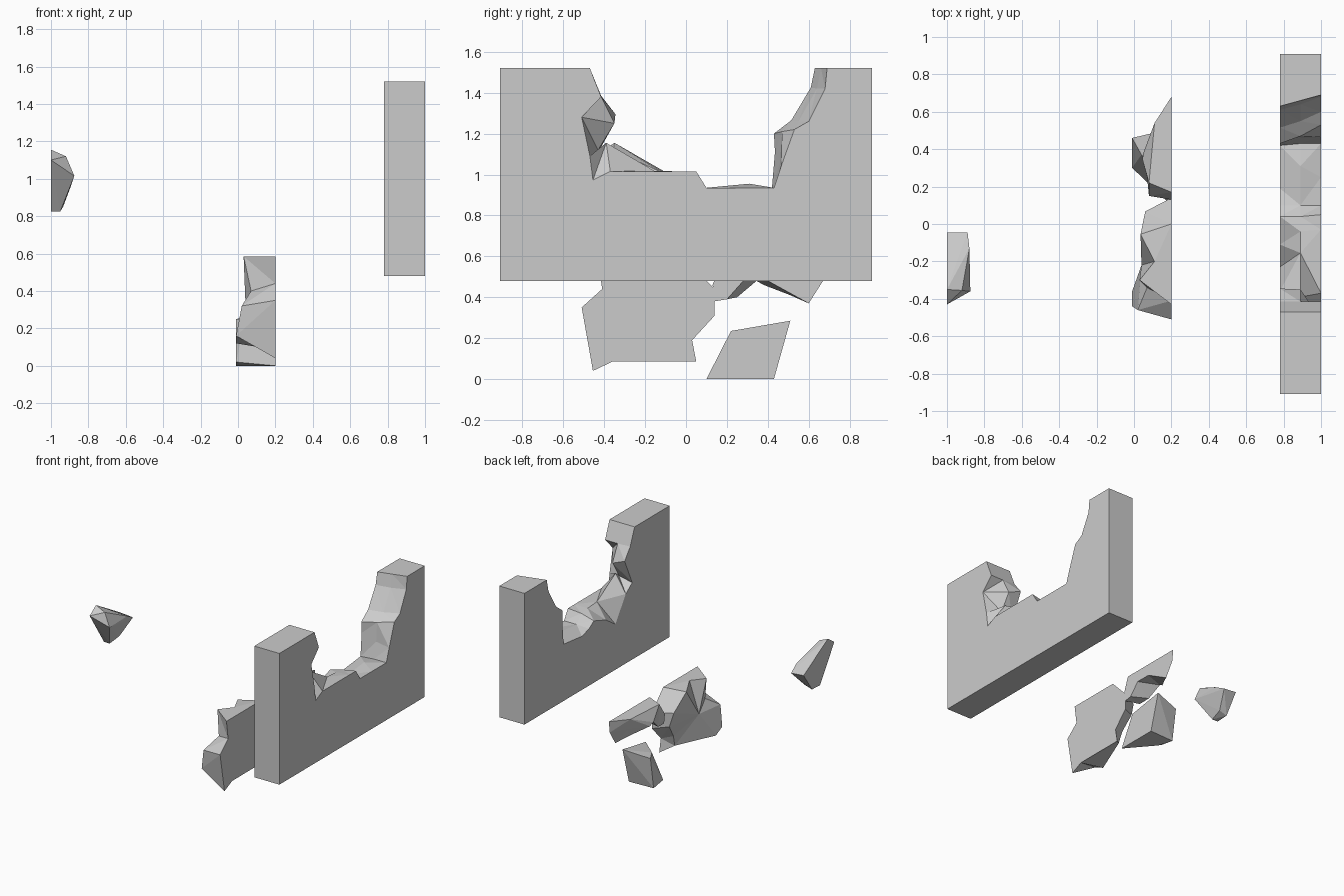
import bpy, bmesh
from math import radians


def finish(bm, name):
    # Flat facets: triangulate, then merge coplanar triangles
    bmesh.ops.recalc_face_normals(bm, faces=bm.faces)
    bmesh.ops.triangulate(bm, faces=bm.faces)
    bmesh.ops.dissolve_limit(bm, angle_limit=radians(1.5), verts=bm.verts, edges=bm.edges)
    me = bpy.data.meshes.new(name)
    bm.to_mesh(me)
    bm.free()
    bpy.context.collection.objects.link(bpy.data.objects.new(name, me))


def loft(name, loops, hub=None):
    # Skin between matching outlines; the last end may be capped as a fan around a hub
    bm = bmesh.new()
    rings = [[bm.verts.new(p) for p in loop] for loop in loops]
    n = len(rings[0])
    for a, b in zip(rings, rings[1:]):
        for i in range(n):
            j = (i + 1) % n
            bm.faces.new((a[i], a[j], b[j], b[i]))
    bm.faces.new(rings[0])
    if hub:
        c = bm.verts.new(hub)
        for i in range(n):
            bm.faces.new((rings[-1][i], rings[-1][(i + 1) % n], c))
    else:
        bm.faces.new(rings[-1])
    finish(bm, name)


def hull(name, pts):
    bm = bmesh.new()
    for p in pts:
        bm.verts.new(p)
    r = bmesh.ops.convex_hull(bm, input=bm.verts)
    junk = {v for v in r["geom_interior"] + r["geom_unused"] if isinstance(v, bmesh.types.BMVert)}
    bmesh.ops.delete(bm, geom=list(junk), context='VERTS')
    finish(bm, name)


def at_x(x, pts):
    return [(x, y, z) for y, z in pts]


# Wall with a jagged bite: break line on outer, middle and inner planes
outer = [(-.47, 1.52), (-.415, 1.38), (-.51, 1.28), (-.47, 1.09), (-.455, .973),
         (-.37, 1.015), (-.03, 1.015), (.05, 1.015), (.10, .935), (.25, .935),
         (.43, .935), (.465, 1.04), (.53, 1.22), (.60, 1.26), (.68, 1.42), (.69, 1.52)]
middle = [(-.47, 1.52), (-.415, 1.38), (-.35, 1.25), (-.43, 1.12), (-.39, 1.155),
          (-.155, 1.018), (-.04, 1.01), (.04, 1.0), (.10, .935), (.31, .955),
          (.43, .935), (.46, 1.06), (.47, 1.21), (.55, 1.26), (.64, 1.42), (.66, 1.52)]
inner = [(-.47, 1.52), (-.415, 1.385), (-.345, 1.295), (-.44, 1.09), (-.36, 1.03),
         (-.23, .84), (-.11, .92), (.04, .97), (.10, .93), (.19, .905),
         (.42, .93), (.435, 1.11), (.43, 1.20), (.515, 1.265), (.61, 1.425), (.63, 1.52)]
corners = [(.91, 1.52), (.91, .48), (-.91, .48), (-.91, 1.52)]
loft("broken_wall", [at_x(x, line + corners)
                     for x, line in ((1.0, outer), (.89, middle), (.78, inner))])

# Largest fallen chunk
face = [(-.51, .35), (-.41, .44), (-.43, .585), (-.2, .585), (0, .585), (.14, .44),
        (.14, .31), (.03, .19), (.05, .085), (-.36, .085), (-.455, .04)]
back = [(.02, -.46, .32), (.07, -.34, .40), (.03, -.30, .585), (.11, -.2, .585),
        (.035, -.055, .57), (.06, .067, .44), (.09, .08, .33), (.11, 0, .22),
        (.12, -.03, .13), (-.01, -.36, .12), (-.01, -.44, .16)]
loft("large_chunk", [at_x(.2, face), back], hub=(.04, -.22, .33))

# Long chunk beside it
face = [(.13, .46), (.17, .57), (.68, .57), (.67, .48), (.60, .37), (.40, .48),
        (.28, .48), (.20, .39), (.14, .38)]
back = [(.08, .15, .46), (.08, .22, .565), (.11, .54, .56), (.13, .54, .48),
        (.14, .51, .41), (.05, .38, .46), (.045, .345, .48), (.07, .25, .40), (.08, .16, .39)]
loft("long_chunk", [at_x(.2, face), back])

# Chunk resting on the ground
hull("low_chunk", at_x(.2, [(.1, 0), (.43, 0), (.51, .285), (.22, .235)]) +
     [(-.01, .30, .02), (.03, .30, 0), (-.01, .42, 0), (-.01, .44, .12), (-.01, .46, .25), (.04, .37, .25)])

# Chunk thrown farthest
hull("far_chunk", [(-1, -.35, 1.155), (-1, -.43, 1.10), (-.92, -.355, 1.12),
                   (-.875, -.36, 1.015), (-.88, -.13, 1.015), (-.89, -.045, .97),
                   (-1, -.045, .98), (-1, -.25, .825), (-.95, -.25, .825),
                   (-.935, -.15, .85), (-1, -.15, .83)])
